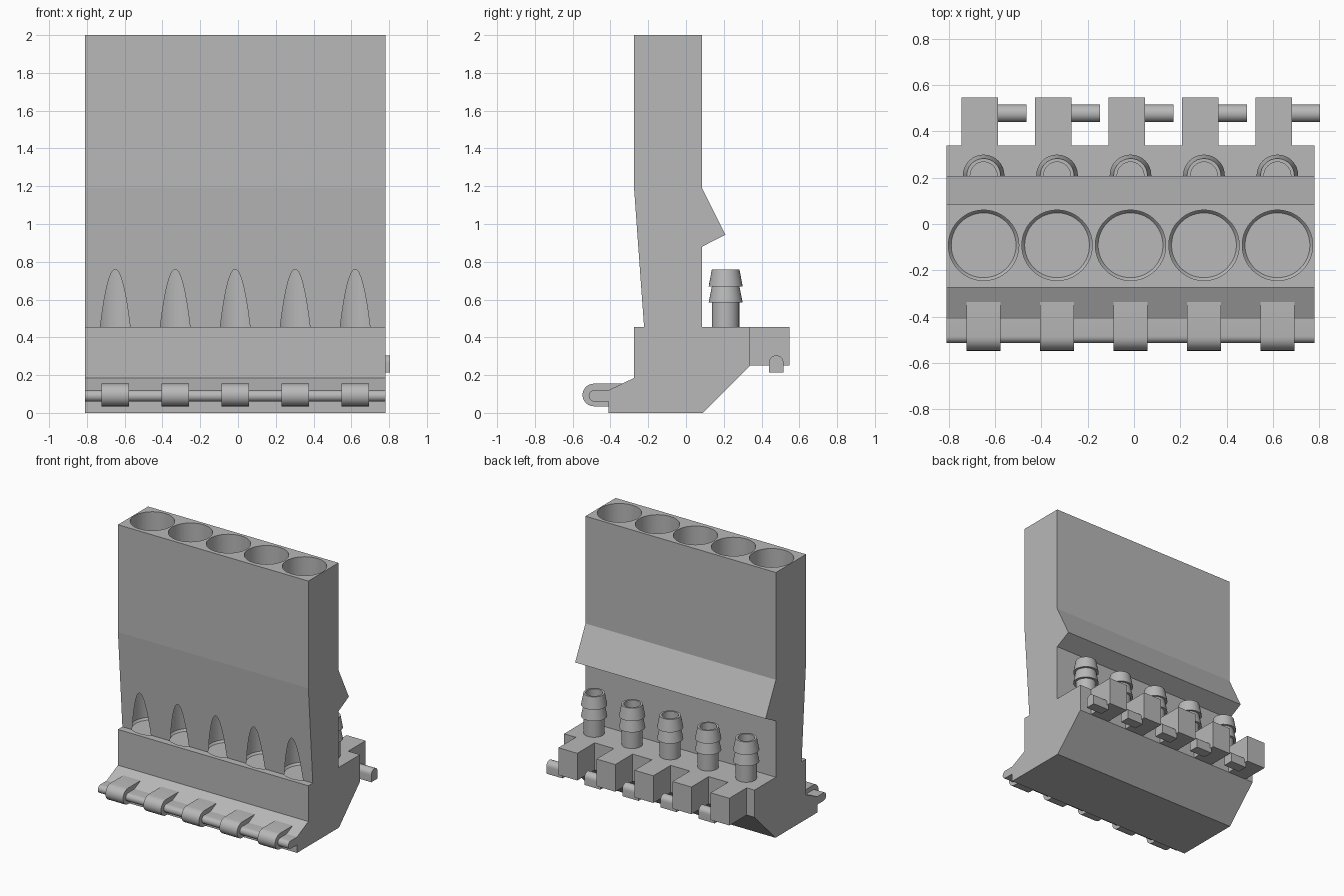
import bpy
import bmesh
from math import cos, sin, pi, radians

cube = bpy.data.objects.get("Cube")
if cube:
    bpy.data.objects.remove(cube, do_unlink=True)

grey = bpy.data.materials.new("plain grey")
grey.use_nodes = True
colour = (0.48, 0.48, 0.48, 1)
grey.diffuse_color = colour
grey.node_tree.nodes["Principled BSDF"].inputs["Base Color"].default_value = colour

COUNT, PITCH, FIRST = 5, 0.3175, -0.65
LEFT, RIGHT = -0.81, 0.78
CENTRES = [FIRST + PITCH * i for i in range(COUNT)]


def finish(name, bm, smooth=False):
    bmesh.ops.recalc_face_normals(bm, faces=bm.faces)
    mesh = bpy.data.meshes.new(name)
    bm.to_mesh(mesh)
    bm.free()
    mesh.materials.append(grey)
    obj = bpy.data.objects.new(name, mesh)
    bpy.context.collection.objects.link(obj)
    bpy.ops.object.select_all(action='DESELECT')
    obj.select_set(True)
    bpy.context.view_layer.objects.active = obj
    if smooth:
        bpy.ops.object.shade_smooth_by_angle(angle=radians(25))
    return obj


def extrude(bm, profile, x0, x1):
    """Sweep a closed (y, z) outline along x."""
    ends = [[bm.verts.new((x, y, z)) for y, z in profile] for x in (x0, x1)]
    bm.faces.new(ends[0])
    bm.faces.new(ends[1])
    n = len(profile)
    for i in range(n):
        j = (i + 1) % n
        bm.faces.new((ends[0][i], ends[0][j], ends[1][j], ends[1][i]))


def lathe(bm, x, y, profile, steps, closed=False):
    """Spin an (r, z) outline around a vertical axis; cap it or close it into a tube."""
    rings = [[bm.verts.new((x + r * cos(2 * pi * k / steps), y + r * sin(2 * pi * k / steps), z))
              for k in range(steps)] for r, z in profile]
    pairs = list(zip(rings, rings[1:]))
    if closed:
        pairs.append((rings[-1], rings[0]))
    else:
        bm.faces.new(rings[0])
        bm.faces.new(rings[-1])
    for a, b in pairs:
        for k in range(steps):
            m = (k + 1) % steps
            bm.faces.new((a[k], a[m], b[m], b[k]))


def arc(cy, cz, r, start, end, steps=12):
    return [(cy + r * cos(radians(start + (end - start) * i / steps)),
             cz + r * sin(radians(start + (end - start) * i / steps))) for i in range(steps + 1)]


# Main body: one side outline swept across the full width
outline = [(-0.41, 0), (0.09, 0), (0.34, 0.25), (0.34, 0.455), (0.085, 0.455),
           (0.085, 0.88), (0.208, 0.943), (0.085, 1.19), (0.085, 2), (-0.275, 2),
           (-0.275, 1.19), (-0.222, 0.455), (-0.275, 0.455), (-0.275, 0.185), (-0.41, 0.12)]
bm = bmesh.new()
extrude(bm, outline, LEFT, RIGHT)
body = finish("body", bm)

# Bores: large sockets from the top and small channels under the nozzles
bm = bmesh.new()
for x in CENTRES:
    lathe(bm, x, -0.092, [(0.14, 0.435), (0.152, 0.45), (0.152, 2.1)], 96)
    lathe(bm, x, 0.21, [(0.058, 0.3), (0.058, 0.5)], 32)
cutter = finish("bore_cutter", bm)
cutter.hide_render = True
bpy.context.view_layer.objects.active = body
mod = body.modifiers.new("bores", 'BOOLEAN')
mod.operation = 'DIFFERENCE'
mod.solver = 'EXACT'
mod.object = cutter
bpy.ops.object.modifier_apply(modifier=mod.name)
bpy.data.objects.remove(cutter, do_unlink=True)

# Hinge rail along the front foot
bm = bmesh.new()
extrude(bm, arc(-0.485, 0.09, 0.03, 90, 270) + [(-0.4, 0.06), (-0.4, 0.12)], LEFT, RIGHT)
finish("hinge_rail", bm, True)

# Rounded clips around the rail
clip = arc(-0.488, 0.095, 0.06, 90, 270) + [(-0.4, 0.035), (-0.33, 0.1), (-0.335, 0.155)]
bm = bmesh.new()
for x in CENTRES:
    extrude(bm, clip, x - 0.073, x + 0.073)
finish("rail_clips", bm, True)

# Barbed hose nozzles
barb = [(0.058, 0.44), (0.072, 0.44), (0.072, 0.585), (0.09, 0.585), (0.073, 0.67),
        (0.09, 0.67), (0.073, 0.76), (0.058, 0.76)]
bm = bmesh.new()
for x in CENTRES:
    lathe(bm, x, 0.21, barb, 32, closed=True)
finish("hose_nozzles", bm, True)

# Square tabs on the back
bm = bmesh.new()
for x in CENTRES:
    extrude(bm, [(0.33, 0.25), (0.547, 0.25), (0.547, 0.455), (0.33, 0.455)], x - 0.095, x + 0.062)
finish("back_tabs", bm)

# Round-topped pins beside each tab
bm = bmesh.new()
for x in CENTRES:
    extrude(bm, [(0.44, 0.215), (0.516, 0.215)] + arc(0.478, 0.267, 0.038, 0, 180), x + 0.05, x + 0.185)
finish("tab_pins", bm, True)
